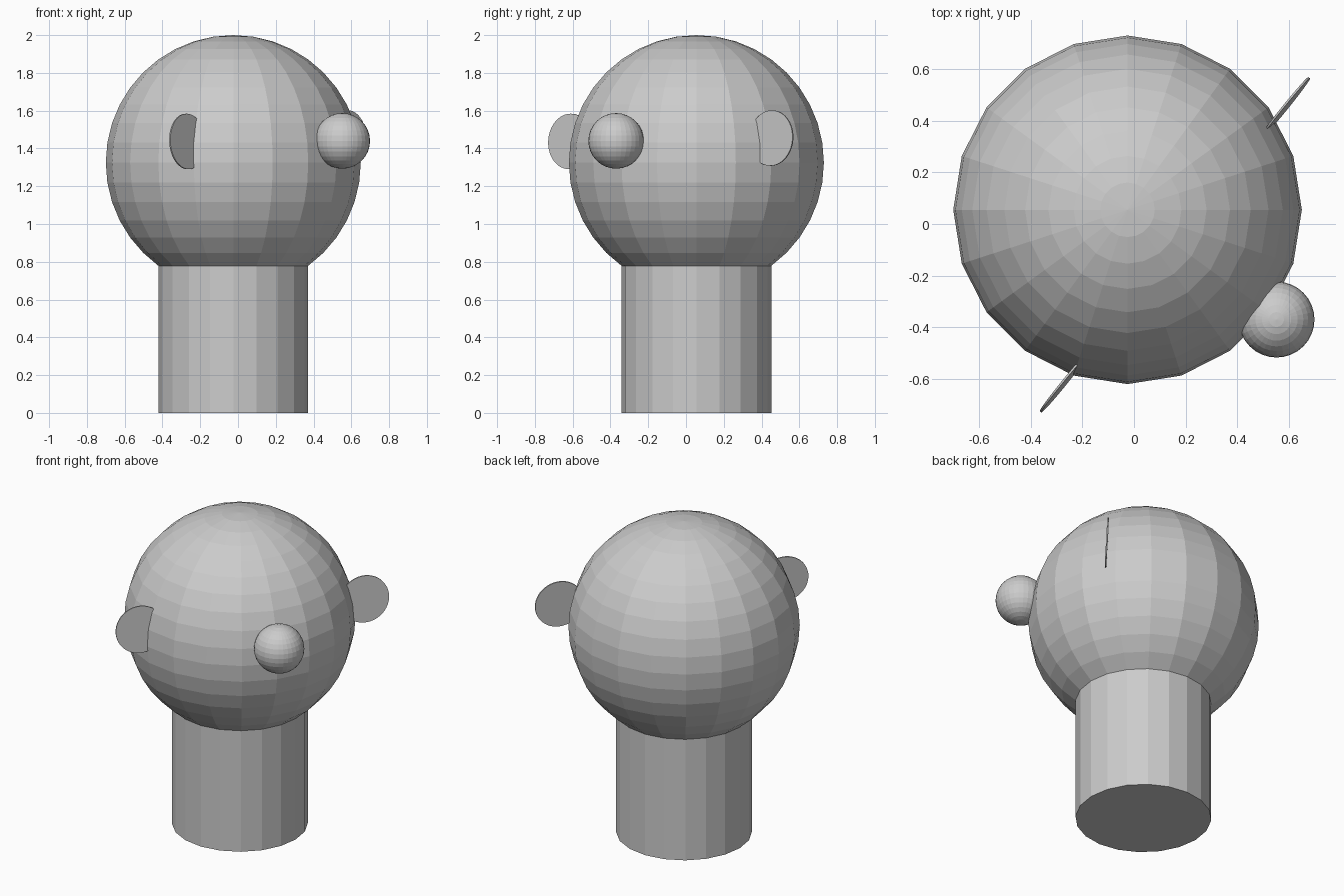
import bpy, bmesh, math
from mathutils import Matrix, Vector

if "Cube" in bpy.data.objects:
    bpy.data.objects.remove(bpy.data.objects["Cube"])

CX, CY, CZ, R = -0.025, 0.055, 1.325, 0.675   # head centre and radius
NECK_CUT = math.radians(54)                   # ring where the head meets the neck


def finish(bm, name, location, smooth=False):
    bmesh.ops.recalc_face_normals(bm, faces=bm.faces[:])
    mesh = bpy.data.meshes.new(name)
    bm.to_mesh(mesh)
    bm.free()
    obj = bpy.data.objects.new(name, mesh)
    obj.location = location
    bpy.context.collection.objects.link(obj)
    return obj


# Head with its lowest ring pulled straight down to form the neck
bm = bmesh.new()
bmesh.ops.create_uvsphere(bm, u_segments=20, v_segments=20, radius=R)
cut_z = -R * math.sin(NECK_CUT)
bmesh.ops.delete(bm, geom=[v for v in bm.verts if v.co.z < cut_z - 0.01], context='VERTS')
rim = [e for e in bm.edges if e.is_boundary]
new = bmesh.ops.extrude_edge_only(bm, edges=rim)["geom"]
for v in (g for g in new if isinstance(g, bmesh.types.BMVert)):
    v.co.z = -CZ
bmesh.ops.holes_fill(bm, edges=[e for e in bm.edges if e.is_boundary], sides=0)
finish(bm, "head_and_neck", (CX, CY, CZ))

# Round nose
bm = bmesh.new()
bmesh.ops.create_uvsphere(bm, u_segments=32, v_segments=16, radius=0.147)
finish(bm, "nose", (0.552, -0.37, 1.44))


# Thin disc ears, standing on edge and square to the nose direction
def ear(name, location):
    bm = bmesh.new()
    bmesh.ops.create_cone(bm, cap_ends=True, segments=48,
                          radius1=0.147, radius2=0.147, depth=0.008)
    normal = Vector((0.777, -0.629, 0.05))
    turn = normal.to_track_quat('Z', 'Y').to_matrix()
    bmesh.ops.rotate(bm, verts=bm.verts[:], cent=(0, 0, 0), matrix=turn)
    finish(bm, name, location)


ear("right_ear", (0.586, 0.452, 1.455))
ear("left_ear", (-0.269, -0.613, 1.437))
